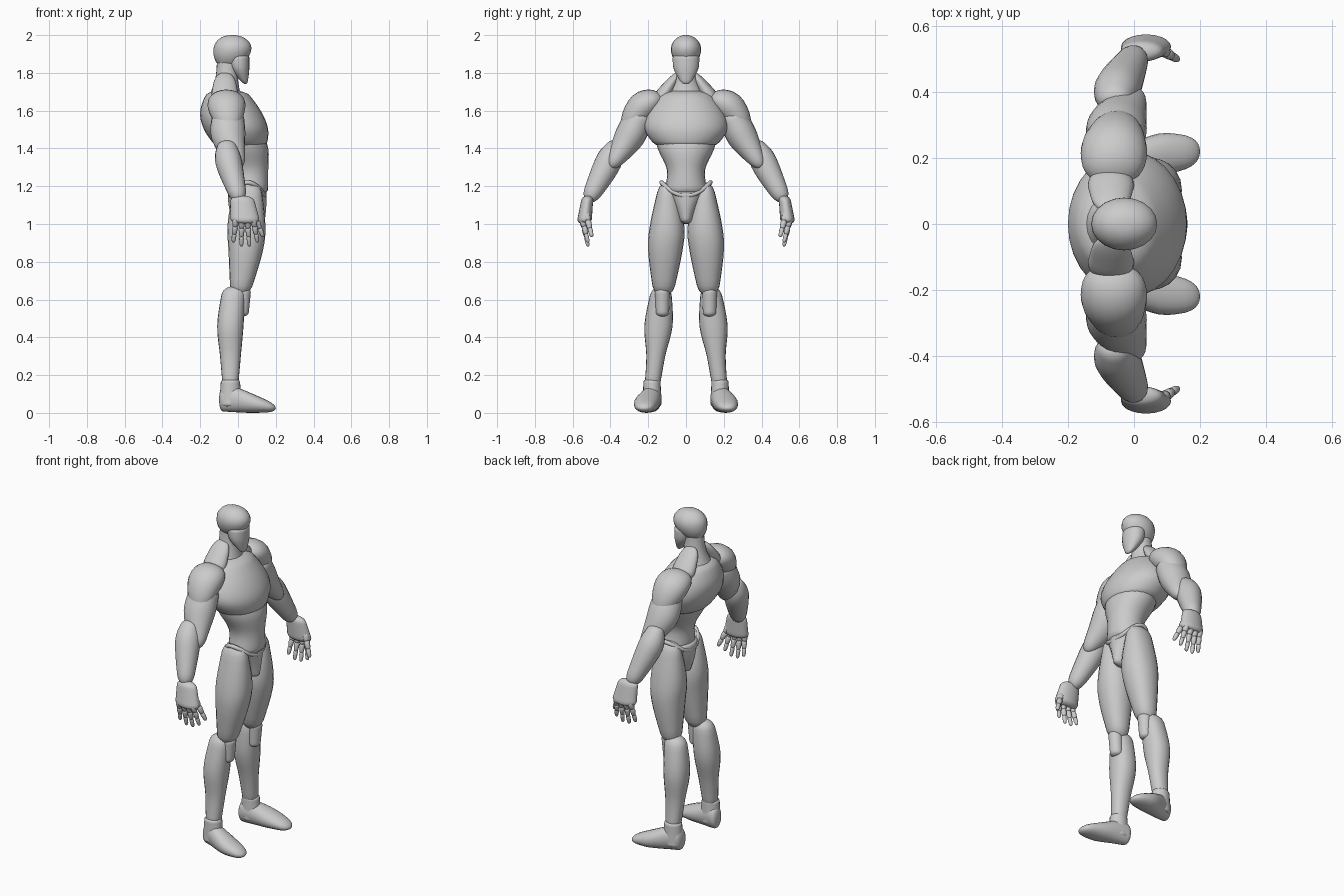
import bpy, bmesh, math
from mathutils import Vector

if "Cube" in bpy.data.objects:
    bpy.data.objects.remove(bpy.data.objects["Cube"], do_unlink=True)

grey = bpy.data.materials.new("light_grey")
grey.use_nodes = True
colour = (.6, .6, .6, 1)
grey.diffuse_color = colour
grey.node_tree.nodes["Principled BSDF"].inputs["Base Color"].default_value = colour
made = []


def blend(rings, t):
    """Smoothly interpolate the ring values at t, running from the first to the last ring."""
    last = len(rings) - 1
    index = min(int(t * last), last - 1)
    t = t * last - index
    before, start, end, after = (rings[max(0, min(last, index + k))] for k in (-1, 0, 1, 2))
    ease = t * t * (3 - 2 * t)
    leave = t * (1 - t) * (1 - t) / 2
    arrive = t * t * (t - 1) / 2
    return [p + (q - p) * ease + (q - o) * leave + (r - p) * arrive
            for o, p, q, r in zip(before, start, end, after)]


def loft(name, rings, plane=None, power=2, cap=.15, sides=20, steps=20):
    """Skin rings (x, y, z, radius u, radius v), rounding off both ends over the share cap."""
    times = [(1 - math.cos(math.pi * i / steps)) / 2 for i in range(steps + 1)]
    data = [blend(rings, t) for t in times]
    centres = [Vector(ring[:3]) for ring in data]
    bm = bmesh.new()
    loops = []
    for i, (centre, ring, t) in enumerate(zip(centres, data, times)):
        # Ring axes: level, facing forward, or square to the path
        if plane == "level":
            u, v = Vector((1, 0, 0)), Vector((0, 1, 0))
        elif plane == "forward":
            u, v = Vector((0, 0, 1)), Vector((0, 1, 0))
        else:
            along = (centres[min(i + 1, steps)] - centres[max(i - 1, 0)]).normalized()
            forward = Vector((1, 0, 0))
            u = (forward - along * forward.dot(along)).normalized()
            v = along.cross(u)
        inset = 1 - min(1, min(t, 1 - t) / cap)
        rounding = max(.05, math.sqrt(1 - inset * inset))
        loop = []
        for k in range(sides):
            angle = math.tau * k / sides
            c, s = math.cos(angle), math.sin(angle)
            point = centre + u * ring[3] * rounding * math.copysign(abs(c) ** (2 / power), c)
            point += v * ring[4] * rounding * math.copysign(abs(s) ** (2 / power), s)
            loop.append(bm.verts.new(point))
        loops.append(loop)
    for lower, upper in zip(loops, loops[1:]):
        for k in range(sides):
            bm.faces.new((lower[k - 1], lower[k], upper[k], upper[k - 1]))
    bm.faces.new(loops[0])
    bm.faces.new(loops[-1])
    bmesh.ops.recalc_face_normals(bm, faces=bm.faces)
    mesh = bpy.data.meshes.new(name)
    bm.to_mesh(mesh)
    bm.free()
    mesh.materials.append(grey)
    obj = bpy.data.objects.new(name, mesh)
    bpy.context.collection.objects.link(obj)
    made.append(obj)


def pair(name, rings, **options):
    """Build a part on the left (+y) and mirrored on the right."""
    for side, sign in (("left", 1), ("right", -1)):
        loft(side + "_" + name, [(x, sign * y, *rest) for x, y, *rest in rings], **options)


def stack(name, rings, **options):
    """Build a central part from level rings (x, z, depth, half width)."""
    loft(name, [(x, 0, z, depth, width) for x, z, depth, width in rings],
         plane="level", **options)


# Head: rounded skull over a tapering face, on a raked neck
stack("skull", [(-.05, 1.82, .07, .05), (-.03, 1.92, .1, .08), (-.03, 2, .08, .06)], cap=.4)
stack("face", [(.04, 1.74, .01, .02), (.01, 1.82, .05, .065), (0, 1.9, .06, .07)])
stack("neck", [(-.07, 1.66, .09, .11), (-.06, 1.77, .06, .06), (-.05, 1.9, .06, .05)])
pair("trapezius", [(-.07, .04, 1.8, .05, .02), (-.07, .15, 1.64, .08, .05)], cap=.4)

# Torso: broad rib cage, narrow waist, briefs
stack("chest", [(-.06, 1.71, .1, .12), (-.04, 1.6, .16, .2),
                (-.01, 1.5, .17, .22), (.02, 1.4, .13, .15)], cap=.12, sides=28)
stack("abdomen", [(0, 1.5, .12, .17), (.03, 1.4, .13, .15),
                  (.06, 1.28, .1, .1), (.06, 1.15, .1, .12)], cap=.12, sides=24)
stack("briefs", [(.05, 1.2, .1, .13), (.05, 1.1, .1, .07), (.06, 1, .08, .03)])

# Hip rim, dipping at the front and the back
curve = bpy.data.curves.new("hip_rim", "CURVE")
curve.dimensions = "3D"
curve.bevel_depth = .012
curve.bevel_resolution = 2
path = curve.splines.new("POLY")
path.points.add(31)
path.use_cyclic_u = True
for k, point in enumerate(path.points):
    angle = math.tau * k / len(path.points)
    dip = .07 * math.cos(angle) ** 2
    point.co = (.05 + .09 * math.cos(angle), .13 * math.sin(angle), 1.22 - dip, 1)
curve.materials.append(grey)
bpy.context.collection.objects.link(bpy.data.objects.new("hip_rim", curve))

# Arms
pair("shoulder", [(-.06, .12, 1.67, .08, .04), (-.06, .23, 1.62, .1, .08),
                  (-.04, .33, 1.48, .05, .04)], cap=.3)
pair("upper_arm", [(-.05, .23, 1.6, .08, .07), (-.05, .3, 1.46, .09, .08),
                   (.01, .4, 1.3, .03, .03)])
pair("forearm", [(-.06, .37, 1.44, .04, .03), (-.05, .41, 1.33, .07, .07),
                 (.01, .52, 1.12, .04, .04)])

# Hands: a palm and five digits of three tapering joints each
pair("palm", [(.02, .52, 1.15, .06, .03), (.04, .54, 1, .08, .04)], plane="level", cap=.25)


def digit(name, base, tip, radius):
    """Three overlapping joints between base and tip."""
    base, tip = Vector(base), Vector(tip)
    for joint in range(3):
        size = radius * (1 - joint / 6)
        start = base.lerp(tip, joint / 3)
        end = base.lerp(tip, (joint + 1.2) / 3)
        pair(f"{name}_joint_{joint + 1}", [(*start, size, size), (*end, size * .7, size * .7)],
             cap=.3, sides=10, steps=8)


for k, name in enumerate(("little_finger", "ring_finger", "middle_finger", "index_finger")):
    x = .03 * k - .01
    drop = .02 * abs(k - 1.5)
    digit(name, (x, .55, 1.03), (x * 1.4 - .01, .52, .88 + drop), .02)
digit("thumb", (.08, .53, 1.06), (.13, .5, .94), .022)

# Legs
pair("thigh", [(.05, .1, 1.22, .07, .04), (.045, .1, 1, .1, .09),
               (.04, .11, .85, .09, .09), (.01, .12, .62, .05, .05)],
     plane="level", power=2.2, cap=.1)
pair("calf", [(-.02, .13, .67, .06, .05), (-.04, .145, .47, .07, .075),
              (-.04, .16, .3, .055, .05), (-.04, .18, .13, .04, .04)],
     plane="level", power=2.2, cap=.1)
pair("knee_pad", [(.03, .125, .66, .04, .04), (.02, .125, .51, .035, .035)],
     plane="level", cap=.2)

# Feet, turned outwards
pair("ankle", [(-.04, .18, .03, .06, .05), (-.04, .18, .18, .05, .045)], plane="level")
pair("foot", [(-.1, .17, .07, .06, .04), (-.04, .18, .075, .07, .05),
              (.08, .21, .05, .05, .065), (.2, .22, .025, .02, .04)],
     plane="forward", power=2.1)

# Smooth shading with sharp creases kept
bpy.ops.object.select_all(action="DESELECT")
for obj in made:
    obj.select_set(True)
bpy.context.view_layer.objects.active = made[0]
bpy.ops.object.shade_smooth_by_angle(angle=math.radians(50))
